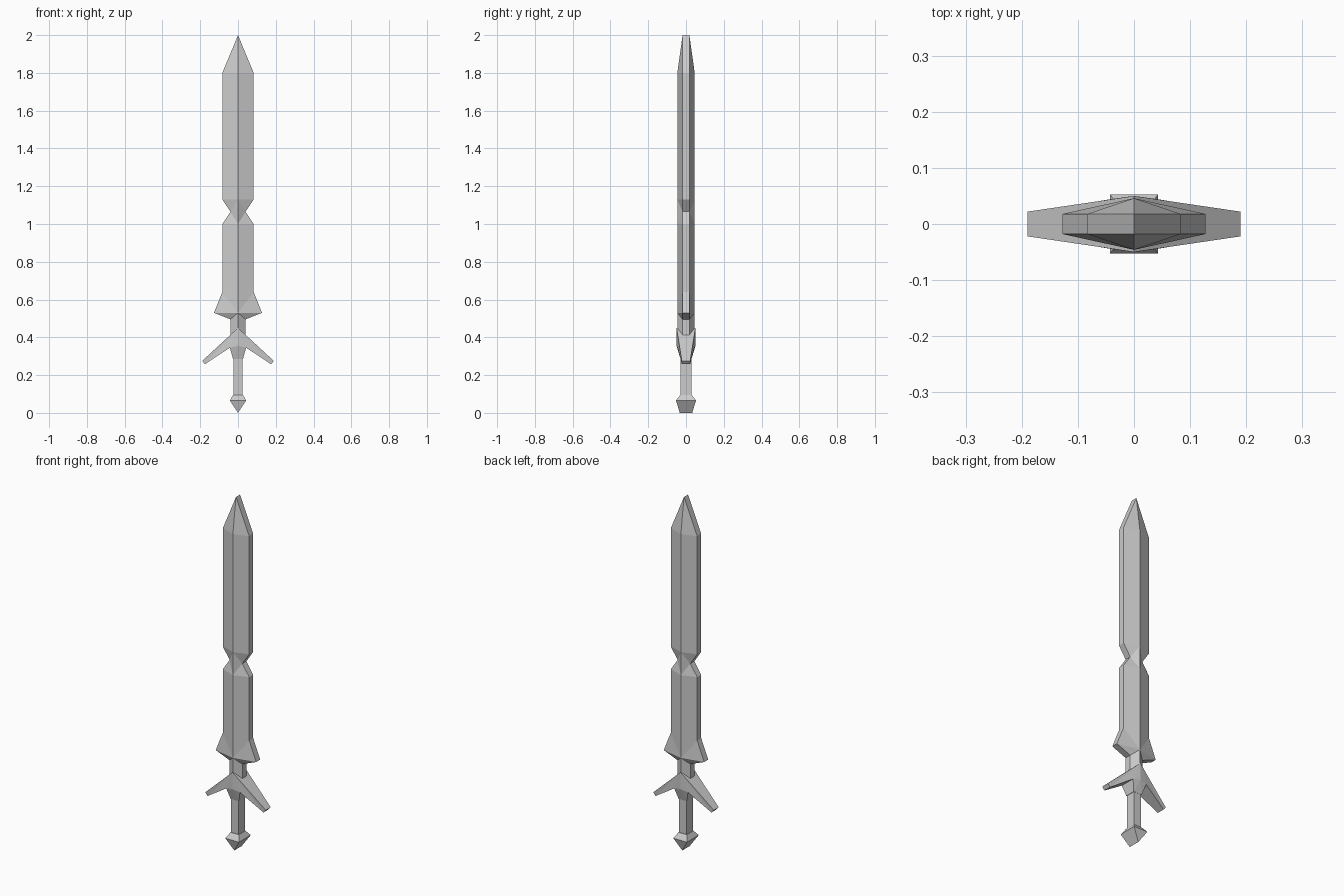
import bpy
import bmesh

cube = bpy.data.objects.get("Cube")
if cube:
    bpy.data.objects.remove(cube, do_unlink=True)

steel = bpy.data.materials.new("grey_steel")
steel.use_nodes = True
GREY = (0.6, 0.6, 0.6, 1)
steel.diffuse_color = GREY
steel.node_tree.nodes["Principled BSDF"].inputs["Base Color"].default_value = GREY


def ridged_part(name, rows):
    """Loft a four-way symmetric part from rows of
    (edge x, edge z, edge y, ridge y, ridge z)."""
    bm = bmesh.new()
    strips = []
    for x, z, edge_y, ridge_y, ridge_z in rows:
        strips.append([bm.verts.new(p) for p in
                       ((0, -ridge_y, ridge_z), (x, -edge_y, z),
                        (x, edge_y, z), (0, ridge_y, ridge_z),
                        (-x, edge_y, z), (-x, -edge_y, z))])
    for low, high in zip(strips, strips[1:]):
        for i in range(6):
            j = (i + 1) % 6
            bm.faces.new((low[i], low[j], high[j], high[i]))
    # Close both ends, then weld the points that meet
    bm.faces.new(strips[0][::-1])
    bm.faces.new(strips[-1])
    bmesh.ops.triangulate(bm, faces=[f for f in bm.faces if len(f.verts) == 4])
    bmesh.ops.remove_doubles(bm, verts=bm.verts, dist=0.0005)
    bmesh.ops.dissolve_degenerate(bm, edges=bm.edges, dist=0.0001)
    bmesh.ops.recalc_face_normals(bm, faces=bm.faces)
    mesh = bpy.data.meshes.new(name)
    bm.to_mesh(mesh)
    bm.free()
    mesh.materials.append(steel)
    obj = bpy.data.objects.new(name, mesh)
    bpy.context.collection.objects.link(obj)
    return obj


# Blade: hexagonal section with a flared base, a notch and a pointed tip
EDGE, RIDGE = 0.018, 0.046
profile = [(0.04, 0.40), (0.04, 0.495), (0.127, 0.53), (0.083, 0.64),
           (0.083, 1.0), (0.04, 1.065), (0.083, 1.13), (0.083, 1.8)]
blade = [(x, z, EDGE, RIDGE, z) for x, z in profile]
blade.append((0, 2.0, EDGE, EDGE, 2.0))
ridged_part("blade", blade)

# Guard: collar flowing into two drooping arms
ridged_part("guard", [
    (0.026, 0.285, 0.029, 0.029, 0.285),
    (0.043, 0.345, 0.044, 0.05, 0.355),
    (0.175, 0.258, 0.022, 0.05, 0.45),
    (0.19, 0.275, 0.022, 0.05, 0.45),
    (0, 0.45, 0.05, 0.05, 0.45),
])

# Grip: plain rectangular bar
ridged_part("grip", [(0.024, z, 0.028, 0.028, z) for z in (0.09, 0.29)])

# Pommel: rectangular block tapering down to a keel
ridged_part("pommel", [
    (0, 0, 0.033, 0.033, 0),
    (0.043, 0.066, 0.053, 0.053, 0.066),
    (0.026, 0.095, 0.03, 0.03, 0.095),
])
